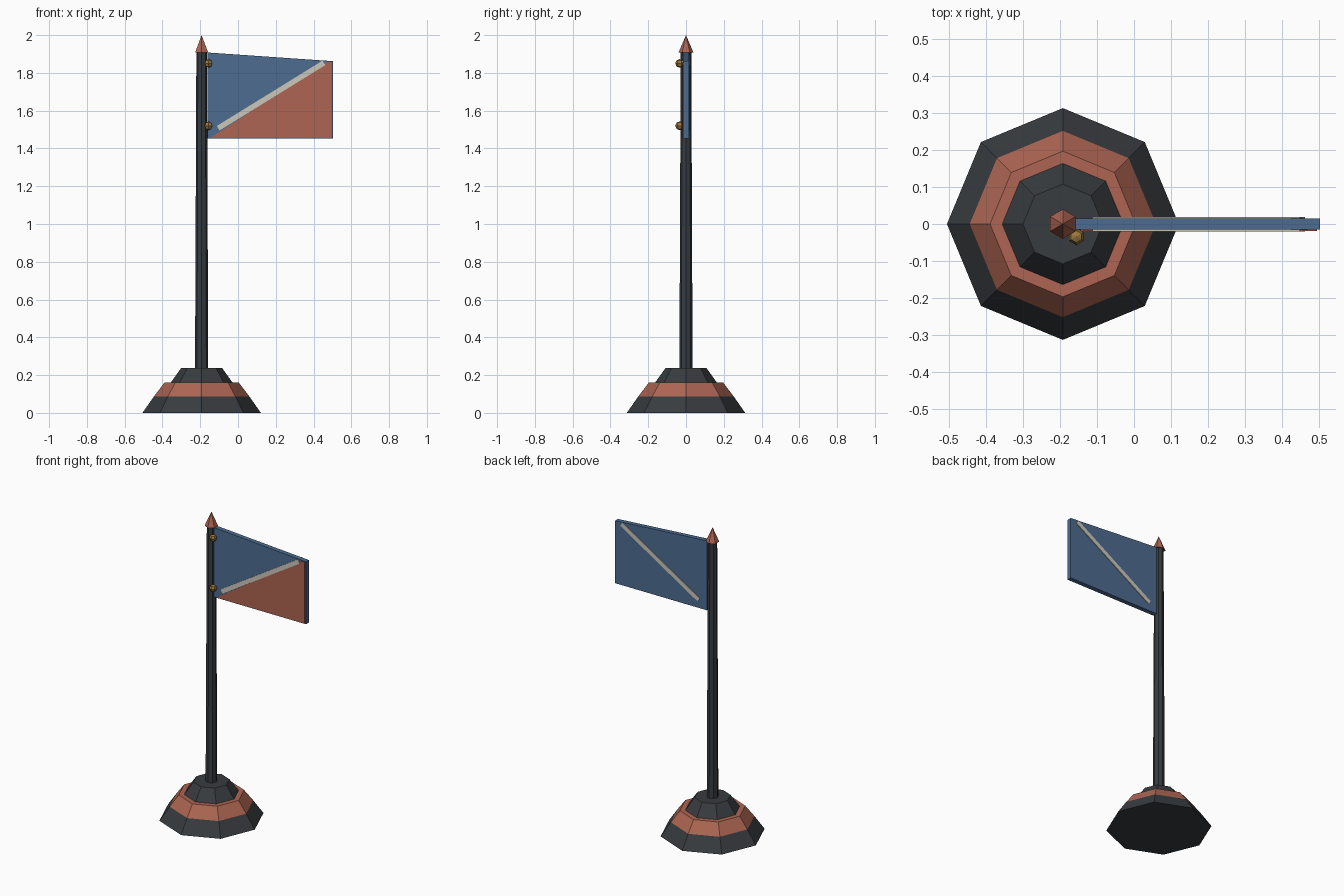
import bpy, bmesh, math
from mathutils import Matrix

if "Cube" in bpy.data.objects:
    bpy.data.objects.remove(bpy.data.objects["Cube"])

CX = -0.1925  # pole axis


def material(name, rgb):
    m = bpy.data.materials.new(name)
    m.diffuse_color = (*rgb, 1)
    m.use_nodes = True
    m.node_tree.nodes["Principled BSDF"].inputs["Base Color"].default_value = m.diffuse_color
    return m


DARK = material("dark_metal", (0.04, 0.045, 0.05))
RED = material("brick_red", (0.42, 0.13, 0.085))
BLUE = material("flag_blue", (0.075, 0.15, 0.28))
CREAM = material("cream", (0.6, 0.58, 0.5))
BRASS = material("brass", (0.33, 0.19, 0.05))


def finish(bm, name, mat):
    bmesh.ops.recalc_face_normals(bm, faces=bm.faces)
    mesh = bpy.data.meshes.new(name)
    bm.to_mesh(mesh)
    bm.free()
    mesh.materials.append(mat)
    ob = bpy.data.objects.new(name, mesh)
    bpy.context.collection.objects.link(ob)
    return ob


def frustum(name, sides, r1, r2, z1, z2, mat, turn=0.0):
    """Tapered prism on the pole axis with its first corner at angle turn."""
    bm = bmesh.new()
    rings = []
    for r, z in ((r1, z1), (r2, z2)):
        n = sides if r > 0 else 1
        angles = [turn + 2 * math.pi * i / sides for i in range(n)]
        rings.append([bm.verts.new((CX + r * math.cos(a), r * math.sin(a), z)) for a in angles])
    low, high = rings
    bm.faces.new(low[::-1])
    if len(high) > 1:
        bm.faces.new(high)
    for i in range(sides):
        j = (i + 1) % sides
        top = [high[j], high[i]] if len(high) > 1 else [high[0]]
        bm.faces.new([low[i], low[j]] + top)
    return finish(bm, name, mat)


def panel(name, outline, y1, y2, mat):
    """Extrude an x-z outline from y1 to y2."""
    bm = bmesh.new()
    face = bm.faces.new([bm.verts.new((x, y1, z)) for x, z in outline])
    ext = bmesh.ops.extrude_face_region(bm, geom=[face])
    bmesh.ops.translate(bm, vec=(0, y2 - y1, 0),
                        verts=[v for v in ext["geom"] if isinstance(v, bmesh.types.BMVert)])
    return finish(bm, name, mat)


# Stepped octagonal base
frustum("base_foot", 8, 0.3135, 0.252, 0, 0.088, DARK)
frustum("base_band", 8, 0.252, 0.197, 0.088, 0.16, RED)
frustum("base_collar", 8, 0.164, 0.108, 0.16, 0.238, DARK)

# Pole and pointed finial
frustum("pole", 8, 0.035, 0.028, 0.23, 1.91, DARK)
frustum("finial", 6, 0.04, 0, 1.907, 2.0, RED, math.pi / 2)

# Flag cloth, lower front triangle, and diagonal stripe showing on both sides
panel("flag", [(-0.162, 1.453), (0.503, 1.453), (0.503, 1.862), (-0.162, 1.908)], -0.015, 0.015, BLUE)
panel("flag_triangle", [(-0.145, 1.457), (0.495, 1.457), (0.495, 1.858), (0.47, 1.858)], -0.019, -0.014, RED)
ax, az, bx, bz = -0.105, 1.507, 0.455, 1.853
length = math.hypot(bx - ax, bz - az)
ox, oz = -(bz - az) / length * 0.014, (bx - ax) / length * 0.014
panel("flag_stripe", [(ax - ox, az - oz), (bx - ox, bz - oz), (bx + ox, bz + oz), (ax + ox, az + oz)],
      -0.0205, 0.0195, CREAM)

# Brass studs holding the flag to the pole
for name, z in (("upper_stud", 1.85), ("lower_stud", 1.52)):
    bm = bmesh.new()
    bmesh.ops.create_uvsphere(bm, u_segments=6, v_segments=4, radius=0.023,
                              matrix=Matrix.Translation((-0.156, -0.034, z)))
    finish(bm, name, BRASS)
